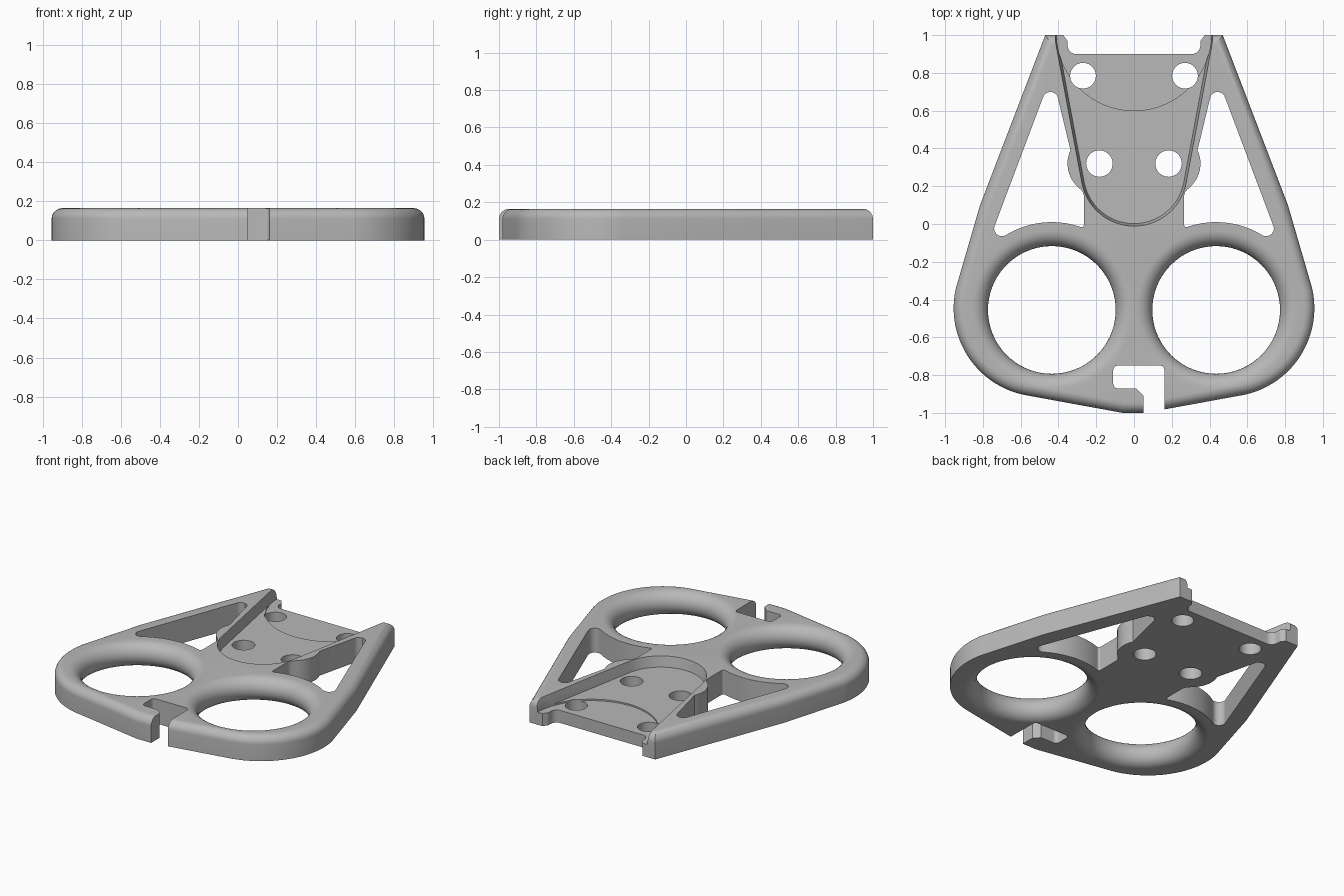
import bpy, bmesh
from math import sin, cos, pi, radians
from mathutils import Vector

cube = bpy.data.objects.get("Cube")
if cube:
    bpy.data.objects.remove(cube, do_unlink=True)

THICK = 0.165
FLOOR = 0.095
ROUND = 0.055


def arc(cx, cy, r, a0, a1, n):
    return [(cx + r * cos(radians(a0 + (a1 - a0) * i / n)),
             cy + r * sin(radians(a0 + (a1 - a0) * i / n))) for i in range(n + 1)]


def circle(cx, cy, r, n=64):
    return arc(cx, cy, r, 0, 360, n)[:-1]


def flip(pts):
    """Mirror a path across x = 0, keeping its winding."""
    return [(-p[0],) + tuple(p[1:]) for p in reversed(pts)]


def rounded(pts, n=8):
    """Closed outline; a third value on a point is its corner radius."""
    out = []
    for i, p in enumerate(pts):
        c = Vector(p[:2])
        if len(p) < 3:
            out.append(tuple(c))
            continue
        a = (Vector(pts[i - 1][:2]) - c).normalized()
        b = (Vector(pts[(i + 1) % len(pts)][:2]) - c).normalized()
        half = a.angle(b) / 2
        mid = c + (a + b).normalized() * (p[2] / sin(half))
        s = c + a * (p[2] * cos(half) / sin(half)) - mid
        e = c + b * (p[2] * cos(half) / sin(half)) - mid
        for k in range(n + 1):
            d = s.lerp(e, k / n).normalized() * p[2]
            out.append(tuple(mid + d))
    return out


def inset(pts, d):
    """Offset a counterclockwise convex outline inward by d."""
    out = []
    for i, p in enumerate(pts):
        p = Vector(p)
        e0 = (p - Vector(pts[i - 1])).normalized()
        e1 = (Vector(pts[(i + 1) % len(pts)]) - p).normalized()
        n0, n1 = Vector((-e0.y, e0.x)), Vector((-e1.y, e1.x))
        out.append(tuple(p + (n0 + n1) * (d / (1 + n0.dot(n1)))))
    return out


def loft(name, layers):
    """Solid through (outline, height) layers."""
    bm = bmesh.new()
    rings = [[bm.verts.new((x, y, z)) for x, y in pts] for pts, z in layers]
    for a, b in zip(rings, rings[1:]):
        for i in range(len(a)):
            j = (i + 1) % len(a)
            bm.faces.new((a[i], a[j], b[j], b[i]))
    bm.faces.new(rings[0][::-1])
    bm.faces.new(rings[-1])
    bmesh.ops.recalc_face_normals(bm, faces=bm.faces)
    mesh = bpy.data.meshes.new(name)
    bm.to_mesh(mesh)
    bm.free()
    ob = bpy.data.objects.new(name, mesh)
    bpy.context.collection.objects.link(ob)
    return ob


def cut(layers):
    cutter = loft("cutter", layers)
    cutter.hide_render = True
    bpy.context.view_layer.objects.active = plate
    mod = plate.modifiers.new("cut", 'BOOLEAN')
    mod.operation = 'DIFFERENCE'
    mod.solver = 'EXACT'
    mod.object = cutter
    bpy.ops.object.modifier_apply(modifier=mod.name)
    bpy.data.objects.remove(cutter, do_unlink=True)


def cut_through(pts, bottom=-0.1):
    cut([(pts, bottom), (pts, 0.3)])


# Plate body with a rounded upper rim
left = [(-0.47, 1.0), (-0.815, 0.1)] + arc(-0.485, -0.445, 0.47, 167, 257, 24) + [(-0.06, -1.0)]
outline = left + flip(left)
layers = [(outline, 0)]
for k in range(9):
    t = k / 8 * pi / 2
    layers.append((inset(outline, ROUND * (1 - cos(t))), THICK - ROUND * (1 - sin(t))))
plate = loft("key_plate", layers)

# Finger holes with full-round edges
half = THICK / 2
for s in (-1, 1):
    layers = [(circle(s * 0.435, -0.455, 0.338 + half, 72), -0.05)]
    for k in range(17):
        t = -pi / 2 + pi * k / 16
        layers.append((circle(s * 0.435, -0.455, 0.338 + half * (1 - cos(t)), 72),
                       half + half * sin(t)))
    layers.append((circle(s * 0.435, -0.455, 0.338 + half, 72), 0.25))
    cut(layers)

# Side windows that follow the finger ring and the screw boss
window = [(0.434, 0.797, 0.04), (0.766, -0.085, 0.04)]
window += arc(0.435, -0.455, 0.465, 58, 108, 16)
window += [(0.265, -0.02, 0.012), (0.265, 0.165, 0.05)]
window += arc(0.185, 0.32, 0.167, -48, 25, 12)
cut_through(rounded(window))
cut_through(rounded(flip(window)))

# Tapered pocket for the blade, with a shallow round step
pocket = [(-0.428, 1.1)] + arc(0, 0.27, 0.268, 190.5, 349.5, 40) + [(0.428, 1.1)]
cut([(pocket, FLOOR), (inset(pocket, -0.014), THICK + 0.005), (inset(pocket, -0.014), 0.3)])
cut_through(circle(0, 1.01, 0.41, 96), FLOOR - 0.01)

# Back recess between the two lugs
lug = [(-0.38, 1.1), (-0.375, 1.0), (-0.352, 0.97, 0.02), (-0.35, 0.9, 0.045)]
cut_through(rounded(lug + flip(lug)))

# Screw holes
for s in (-1, 1):
    cut_through(circle(s * 0.27, 0.785, 0.068, 40))
    cut_through(circle(s * 0.183, 0.32, 0.07, 40))

# Hooked slot in the front edge
cut_through(rounded([(0.05, -1.1), (0.163, -1.1), (0.16, -0.75, 0.02), (-0.11, -0.75, 0.025),
                     (-0.11, -0.87, 0.025), (0.012, -0.87), (0.05, -0.91)]))

# Material and shading
grey = bpy.data.materials.new("plain_grey")
grey.use_nodes = True
colour = (0.48, 0.48, 0.48, 1)
grey.diffuse_color = colour
grey.node_tree.nodes["Principled BSDF"].inputs["Base Color"].default_value = colour
plate.data.materials.clear()
plate.data.materials.append(grey)
bpy.ops.object.select_all(action='DESELECT')
plate.select_set(True)
bpy.context.view_layer.objects.active = plate
bpy.ops.object.shade_smooth_by_angle(angle=radians(30))
